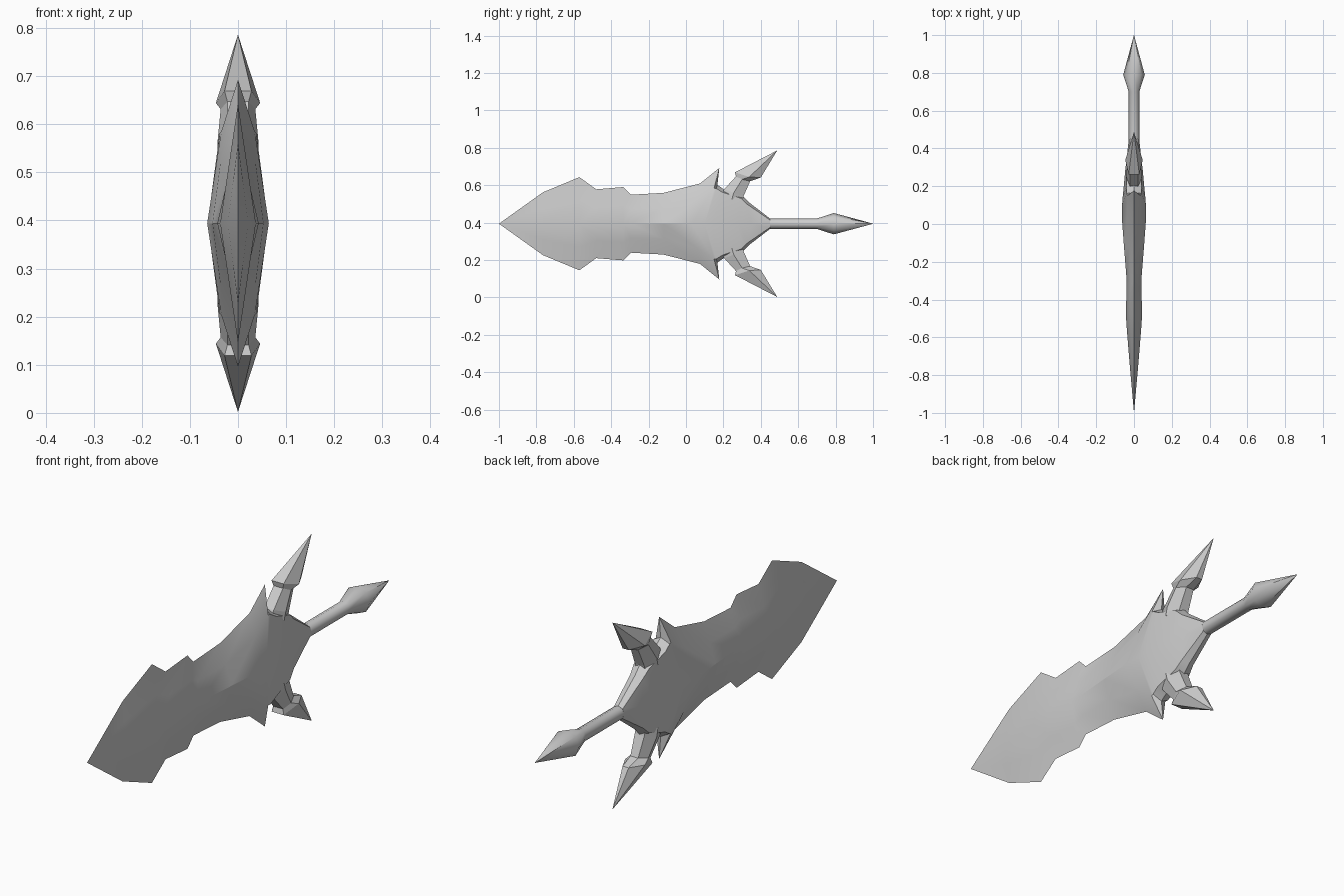
import bpy, bmesh, math
from mathutils import Vector

cube = bpy.data.objects.get("Cube")
if cube:
    bpy.data.objects.remove(cube, do_unlink=True)

MID = 0.394   # height of the long axis

steel = bpy.data.materials.new("grey steel")
steel.use_nodes = True
steel.diffuse_color = (0.6, 0.6, 0.6, 1)
steel.node_tree.nodes["Principled BSDF"].inputs["Base Color"].default_value = (0.6, 0.6, 0.6, 1)


def finish(name, bm, angle):
    bmesh.ops.remove_doubles(bm, verts=bm.verts, dist=0.0005)
    bmesh.ops.recalc_face_normals(bm, faces=bm.faces)
    mesh = bpy.data.meshes.new(name)
    bm.to_mesh(mesh)
    bm.free()
    mesh.materials.append(steel)
    ob = bpy.data.objects.new(name, mesh)
    bpy.context.collection.objects.link(ob)
    ob.location.z = MID
    if angle:
        bpy.ops.object.select_all(action='DESELECT')
        ob.select_set(True)
        bpy.context.view_layer.objects.active = ob
        bpy.ops.object.shade_smooth_by_angle(angle=math.radians(angle))
    return ob


def loft(bm, rings):
    """Join closed rings of equal length, capping both ends."""
    loops = [[bm.verts.new(p) for p in ring] for ring in rings]
    n = len(loops[0])
    for a, b in zip(loops, loops[1:]):
        for i in range(n):
            j = (i + 1) % n
            bm.faces.new((a[i], a[j], b[j], b[i]))
    bm.faces.new(loops[0])
    bm.faces.new(loops[-1])


# Blade and guard: ridge (y, half width), edge (y, half height), optional shoulder (x, y, z)
sections = [
    (-1.0, 0.0, -1.0, 0.0, None),
    (-0.765, 0.021, -0.765, 0.168, None),
    (-0.57, 0.037, -0.57, 0.249, None),
    (-0.48, 0.043, -0.48, 0.184, None),
    (-0.335, 0.039, -0.335, 0.196, None),
    (-0.295, 0.039, -0.295, 0.155, None),
    (-0.12, 0.053, -0.12, 0.165, None),
    (0.03, 0.064, 0.075, 0.215, (0.036, 0.06, 0.13)),
    (0.10, 0.063, 0.178, 0.298, (0.035, 0.15, 0.19)),
    (0.14, 0.060, 0.168, 0.208, (0.038, 0.162, 0.188)),
    (0.20, 0.054, 0.203, 0.183, (0.041, 0.195, 0.168)),
    (0.28, 0.047, 0.305, 0.148, (0.036, 0.295, 0.135)),
    (0.35, 0.038, 0.337, 0.114, (0.030, 0.327, 0.104)),
    (0.449, 0.028, 0.449, 0.028, (0.020, 0.449, 0.020)),
]
bm = bmesh.new()
for sx in (1, -1):
    for sz in (1, -1):
        rows = []
        for yr, w, ye, h, s in sections:
            s = s or (w / 2, (yr + ye) / 2, h / 2)
            pts = ((w, yr, 0), s, (0, ye, h))
            rows.append([bm.verts.new((x * sx, y, z * sz)) for x, y, z in pts])
        for a, b in zip(rows, rows[1:]):
            for i in range(2):
                bm.faces.new((a[i], a[i + 1], b[i + 1], b[i]))
        # Rear cap, hidden by the shaft
        c = bm.verts.new((0, 0.449, 0))
        bm.faces.new((rows[-1][0], rows[-1][1], c))
        bm.faces.new((rows[-1][1], rows[-1][2], c))
bmesh.ops.remove_doubles(bm, verts=bm.verts, dist=0.0005)
finish("blade_and_guard", bm, 30)

# Round shaft with a pointed end
profile = [(0.42, 0.028), (0.70, 0.028), (0.79, 0.057), (1.0, 0.0006)]
bm = bmesh.new()
loft(bm, [[(r * math.cos(k * math.pi / 4), y, r * math.sin(k * math.pi / 4))
           for k in range(8)] for y, r in profile])
finish("shaft_and_spike", bm, 50)

# Side prongs: each ring has three mirrored pairs (half width, y, z), rear to front
prong = [
    ((0.022, 0.185, 0.150), (0.042, 0.245, 0.130), (0.022, 0.300, 0.120)),
    ((0.022, 0.205, 0.185), (0.043, 0.255, 0.165), (0.022, 0.308, 0.148)),
    ((0.022, 0.267, 0.253), (0.036, 0.300, 0.237), (0.018, 0.343, 0.227)),
    ((0.028, 0.262, 0.275), (0.046, 0.338, 0.250), (0.014, 0.400, 0.247)),
]
tip = Vector((0, 0.488, 0.392))
for name, sz in (("upper_prong", 1), ("lower_prong", -1)):
    bm = bmesh.new()
    rings = []
    for pairs in prong:
        ring = [(x, y, z * sz) for x, y, z in pairs]
        rings.append(ring + [(-x, y, z) for x, y, z in reversed(ring)])
    point = (tip.x, tip.y, tip.z * sz)
    rings.append([(point[0] + 0.0001 * math.cos(k), point[1], point[2] + 0.0001 * math.sin(k))
                  for k in range(6)])
    loft(bm, rings)
    finish(name, bm, 0)
